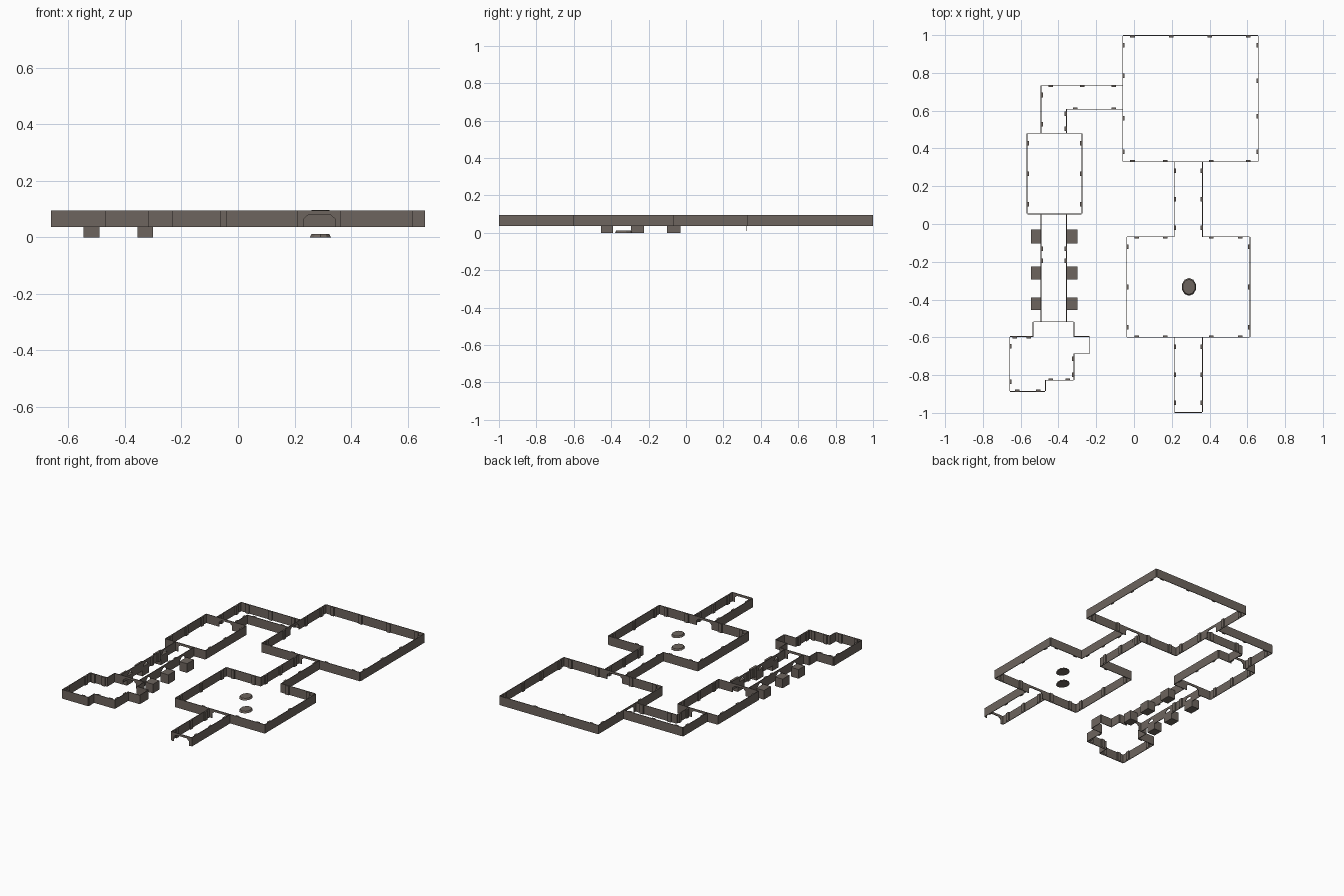
import bpy, bmesh, math
from mathutils import Vector

if "Cube" in bpy.data.objects:
    bpy.data.objects.remove(bpy.data.objects["Cube"])

Z0, Z1, ZD = 0.036, 0.095, 0.08      # wall foot, wall top, door head
THICK = 0.004

stone = bpy.data.materials.new("grey_brown_stone")
stone.diffuse_color = (0.155, 0.130, 0.113, 1)
stone.use_nodes = True
stone.node_tree.nodes["Principled BSDF"].inputs["Base Color"].default_value = stone.diffuse_color


def finish(name, bm, thick=0):
    me = bpy.data.meshes.new(name)
    bm.to_mesh(me)
    bm.free()
    me.materials.append(stone)
    ob = bpy.data.objects.new(name, me)
    bpy.context.collection.objects.link(ob)
    if thick:
        mod = ob.modifiers.new("wall_thickness", 'SOLIDIFY')
        mod.thickness, mod.offset = thick, 1
    return ob


def panel(bm, a, b, z0=Z0, z1=Z1):
    bm.faces.new([bm.verts.new((p[0], p[1], z)) for p, z in
                  ((a, z0), (b, z0), (b, z1), (a, z1))])


def doorway(bm, a, b):
    # narrow jambs, slanted arch shoulders and a lintel
    a, b = Vector(a), Vector(b)
    d = (b - a).normalized()
    L = (b - a).length
    prof = [(0, Z0), (.018, Z0), (.018, ZD - .014), (.034, ZD),
            (L - .034, ZD), (L - .018, ZD - .014), (L - .018, Z0), (L, Z0),
            (L, Z1), (0, Z1)]
    bm.faces.new([bm.verts.new((*(a + d * s), z)) for s, z in prof])


def pilaster(bm, p, d, n, w=0.012, depth=0.008):
    c = [p - d * w, p - d * w + n * depth, p + d * w + n * depth, p + d * w]
    for u, v in zip(c, c[1:]):
        panel(bm, u, v)
    bm.faces.new([bm.verts.new((*q, Z1)) for q in c])


def run(name, pts, doors=()):
    # wall along a polyline, interior on the left; doors = segment indices
    walls, posts = bmesh.new(), bmesh.new()
    for i, (a, b) in enumerate(zip(pts, pts[1:])):
        if i in doors:
            doorway(walls, a, b)
            continue
        panel(walls, a, b)
        a, b = Vector(a), Vector(b)
        L = (b - a).length
        if L < 0.1:
            continue
        d = (b - a).normalized()
        n = Vector((-d.y, d.x))
        k = max(2, round(L / 0.22) + 1)
        inset = min(0.05, L * 0.2)
        for j in range(k):
            pilaster(posts, a + d * (inset + (L - 2 * inset) * j / (k - 1)), d, n)
    finish(name, walls, THICK)
    finish(name + "_pilasters", posts)


EX0, EX1 = 0.215, 0.36      # east corridor sides
WX0, WX1 = -0.49, -0.36     # west corridor sides

# Rooms
run("great_hall_walls", [(-.058, .332), (EX0, .332), (EX1, .332), (.656, .332),
    (.656, .996), (-.058, .996), (-.058, .735), (-.058, .61), (-.058, .332)], doors=(1, 6))
run("middle_room_walls", [(EX0, -.07), (-.036, -.07), (-.036, -.597), (EX0, -.597),
    (EX1, -.597), (.612, -.597), (.612, -.07), (EX1, -.07)], doors=(3,))
run("west_room_walls", [(-.565, .055), (WX0, .055), (WX1, .055), (-.277, .055),
    (-.277, .478), (WX1, .478), (WX0, .478), (-.565, .478), (-.565, .055)], doors=(1, 5))
run("cave_room_walls", [(-.533, -.52), (-.533, -.597), (-.656, -.597), (-.656, -.885),
    (-.47, -.885), (-.47, -.825), (-.32, -.825), (-.32, -.685), (-.236, -.685),
    (-.236, -.597), (-.32, -.597), (-.32, -.52), (WX1, -.52), (WX0, -.52),
    (-.533, -.52)], doors=(12,))

# Corridors
run("north_corridor_east_wall", [(EX1, -.07), (EX1, .332)])
run("north_corridor_west_wall", [(EX0, .332), (EX0, -.07)])
run("entrance_corridor_walls", [(EX0, -.6), (EX0, -.996), (EX1, -.996), (EX1, -.6)],
    doors=(1,))
run("bent_corridor_outer_wall", [(-.058, .733), (WX0, .733), (WX0, .478)])
run("bent_corridor_inner_wall", [(WX1, .478), (WX1, .61), (-.058, .61)])

# West corridor with an opening at every side niche
niches = [(-.455, -.39), (-.295, -.225), (-.102, -.03)]
ys = [-.52] + [v for lo, hi in niches for v in (lo - .008, hi + .008)] + [.055]
run("west_corridor_east_wall", [(WX1, y) for y in ys], doors=(1, 3, 5))
run("west_corridor_west_wall", [(WX0, y) for y in reversed(ys)], doors=(1, 3, 5))

# Niche blocks outside the openings
for i, (lo, hi) in enumerate(niches):
    for side, x in (("west", -.518), ("east", -.328)):
        bm = bmesh.new()
        bmesh.ops.create_cube(bm, size=1)
        for v in bm.verts:
            v.co = Vector((x + v.co.x * .056, (lo + hi) / 2 + v.co.y * (hi - lo),
                           (v.co.z + .5) * .06))
        finish(f"niche_block_{side}_{i}", bm)

# Shallow basin on the floor and its twin at ceiling height
for name, z in (("floor_disc", .0), ("ceiling_disc", .085)):
    bm = bmesh.new()
    bmesh.ops.create_cone(bm, cap_ends=True, segments=10, radius1=1, radius2=.85, depth=1)
    for v in bm.verts:
        v.co = Vector((.291 + v.co.x * .039, -.333 + v.co.y * .047,
                       z + (v.co.z + .5) * .011))
    finish(name, bm)

# Small hanging bolt under the hall door
bm = bmesh.new()
panel(bm, (.28, .321), (.28, .324), .01, Z0)
finish("door_bolt", bm)
